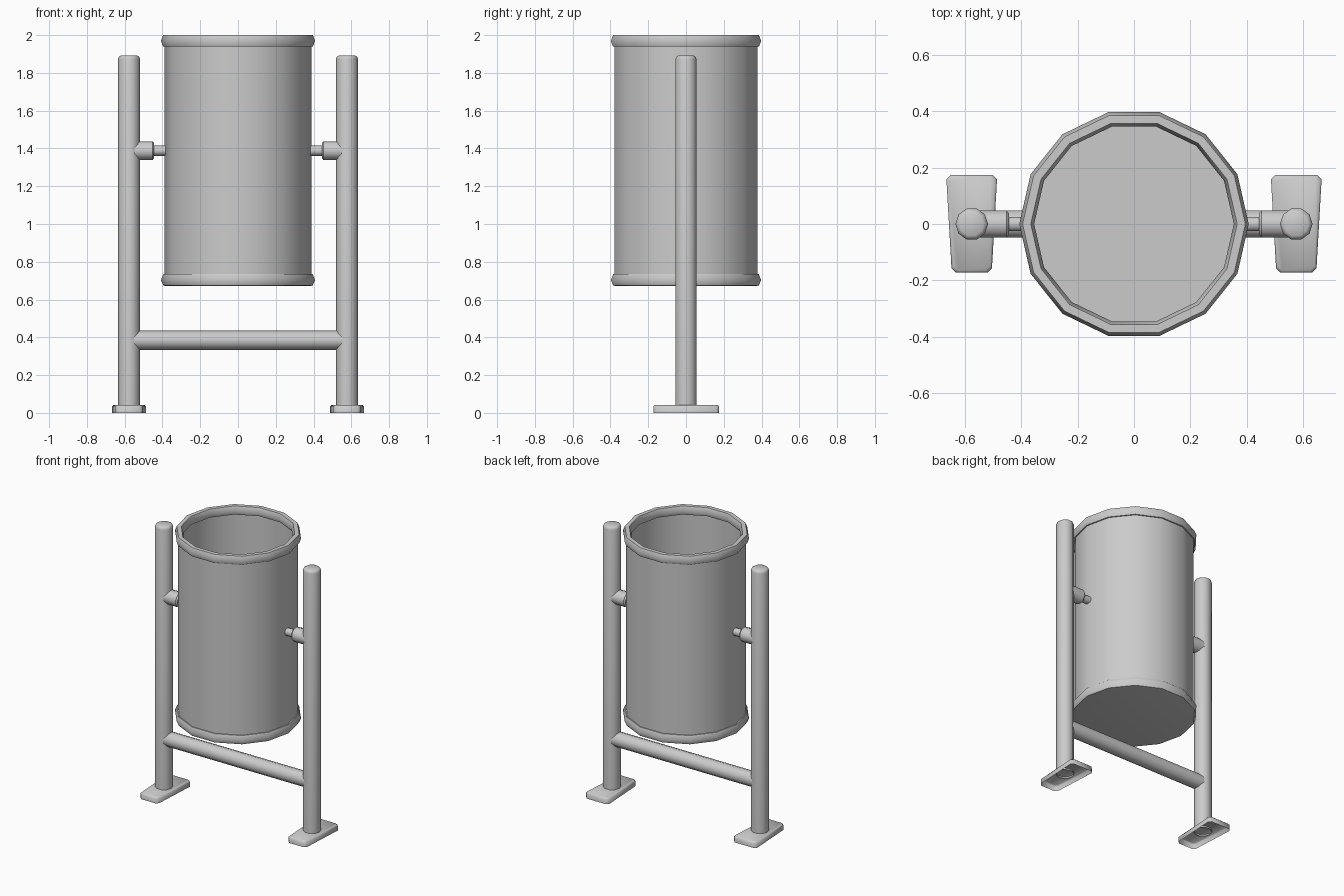
import bpy, bmesh, math
from mathutils import Matrix

if "Cube" in bpy.data.objects:
    bpy.data.objects.remove(bpy.data.objects["Cube"])


def finish(name, bm, matrix=Matrix(), angle=40):
    bmesh.ops.remove_doubles(bm, verts=bm.verts, dist=1e-5)
    bmesh.ops.recalc_face_normals(bm, faces=bm.faces)
    bm.transform(matrix)
    me = bpy.data.meshes.new(name)
    bm.to_mesh(me)
    bm.free()
    ob = bpy.data.objects.new(name, me)
    bpy.context.collection.objects.link(ob)
    bpy.ops.object.select_all(action='DESELECT')
    ob.select_set(True)
    bpy.context.view_layer.objects.active = ob
    bpy.ops.object.shade_smooth_by_angle(angle=math.radians(angle))
    return ob


def loft(bm, rings):
    rows = [[bm.verts.new(p) for p in ring] for ring in rings]
    n = len(rows[0])
    for a, b in zip(rows, rows[1:]):
        for i in range(n):
            j = (i + 1) % n
            bm.faces.new((a[i], a[j], b[j], b[i]))
    return rows


def lathe(name, profile, sides, matrix=Matrix(), caps=(), angle=40):
    """Revolve (radius, height) points round z; caps lists ring indices to close."""
    bm = bmesh.new()
    rows = loft(bm, [[(r * math.cos(2 * math.pi * i / sides),
                       r * math.sin(2 * math.pi * i / sides), z)
                      for i in range(sides)] for r, z in profile])
    for c in caps:
        bm.faces.new(rows[c])
    return finish(name, bm, matrix, angle)


# Bin: outer shell with rolled rims at both ends, hollow inside
lathe("bin_body", [
    (0.375, 0.671), (0.395, 0.674), (0.408, 0.703), (0.395, 0.735), (0.388, 0.735),
    (0.388, 1.94), (0.397, 1.94), (0.408, 1.97), (0.396, 2.0),
    (0.367, 2.0), (0.355, 1.97), (0.366, 1.94), (0.38, 1.94), (0.38, 0.69)],
    14, caps=(0, -1), angle=50)

# Crossbar between the posts
along_x = Matrix.Rotation(math.pi / 2, 4, 'Y')
lathe("crossbar", [(0.051, -0.57), (0.051, 0.57)], 10,
      Matrix.Translation((0, 0, 0.385)) @ along_x, caps=(0, -1))

for side, s in (("left", -1), ("right", 1)):
    x = 0.577 * s
    # Upright post with a rounded top
    lathe(side + "_post", [(0.058, 0.03), (0.058, 1.872), (0.054, 1.885), (0.043, 1.892)],
          10, Matrix.Translation((x, 0, 0)), caps=(-1,), angle=50)

    # Pivot sleeve and pin, running from post towards the bin
    place = Matrix.Translation((0, 0, 1.388)) @ Matrix.Rotation(s * math.pi / 2, 4, 'Y')
    lathe(side + "_sleeve", [(0.04, 0.444), (0.05, 0.453), (0.05, 0.57)], 10, place,
          caps=(0, -1))
    lathe(side + "_pin", [(0.027, 0.383), (0.027, 0.46)], 10, place, caps=(0, -1))

    # Tapered foot: chamfered plate, open underneath
    def outline(d, z):
        b, f, y0, y1, c = 0.090 - d, 0.072 - d, -0.173 + d, 0.175 - d, 0.016
        half = [(f - c, y0), (f, y0 + c), (b, y1 - c), (b - c, y1)]
        return [(px, py, z) for px, py in half] + [(-px, py, z) for px, py in reversed(half)]

    bm = bmesh.new()
    rows = loft(bm, [outline(0, 0), outline(0, 0.033), outline(0.007, 0.041)])
    bm.faces.new(rows[-1])
    finish(side + "_foot", bm, Matrix.Translation((x, 0, 0)), 50)
